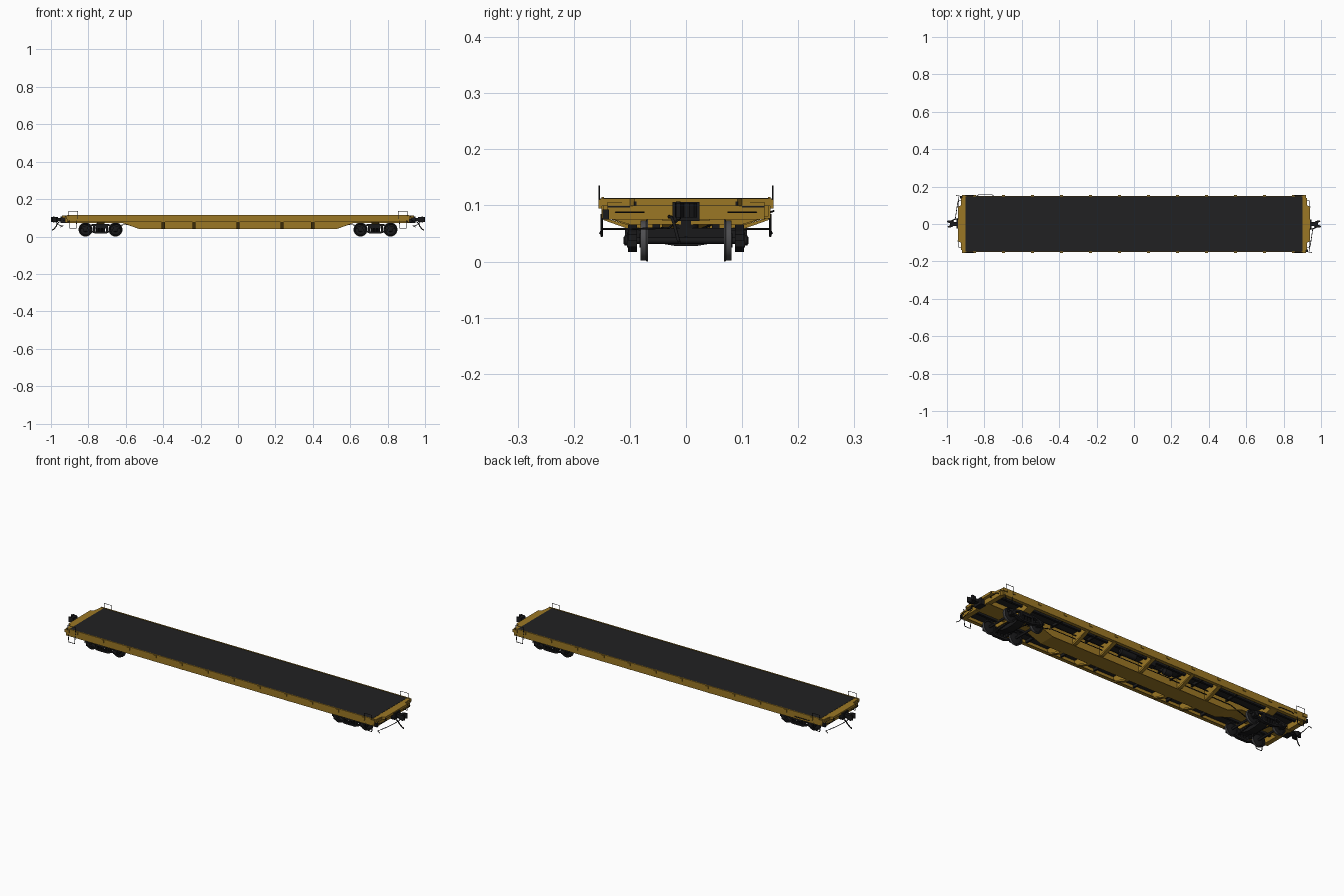
import bpy, bmesh, math
from mathutils import Matrix


def material(name, rgb):
    m = bpy.data.materials.new(name)
    m.diffuse_color = (*rgb, 1)
    return m


YELLOW = material("ochre yellow", (0.33, 0.185, 0.018))
DECK = material("deck charcoal", (0.0155, 0.0155, 0.016))
BLACK = material("running gear black", (0.010, 0.010, 0.011))
STEEL = material("wheel steel", (0.075, 0.075, 0.08))


def add(name, mesh, mats):
    ob = bpy.data.objects.new(name, mesh)
    bpy.context.collection.objects.link(ob)
    for m in mats:
        mesh.materials.append(m)
    return ob


def prism(name, mat, pts, axis, lo, hi):
    """Extrude a 2D outline: axis y uses (x,z), x uses (y,z), z uses (x,y)."""
    place = {"x": lambda a, b, t: (t, a, b), "y": lambda a, b, t: (a, t, b),
             "z": lambda a, b, t: (a, b, t)}[axis]
    bm = bmesh.new()
    ends = [[bm.verts.new(place(a, b, t)) for a, b in pts] for t in (lo, hi)]
    for ring in ends:
        bm.faces.new(ring)
    n = len(pts)
    for i in range(n):
        j = (i + 1) % n
        bm.faces.new((ends[0][i], ends[0][j], ends[1][j], ends[1][i]))
    bmesh.ops.recalc_face_normals(bm, faces=bm.faces)
    me = bpy.data.meshes.new(name)
    bm.to_mesh(me)
    bm.free()
    return add(name, me, [mat])


def box(name, mat, x, y, z):
    x, y = sorted(x), sorted(y)
    return prism(name, mat, [(x[0], y[0]), (x[1], y[0]), (x[1], y[1]), (x[0], y[1])], "z", *z)


def rod(name, pts, r=0.0015, mat=BLACK):
    cu = bpy.data.curves.new(name, "CURVE")
    cu.dimensions = "3D"
    cu.bevel_depth, cu.bevel_resolution, cu.use_fill_caps = r, 1, True
    sp = cu.splines.new("POLY")
    sp.points.add(len(pts) - 1)
    for p, co in zip(sp.points, pts):
        p.co = (*co, 1)
    tmp = bpy.data.objects.new(name, cu)
    bpy.context.collection.objects.link(tmp)
    dg = bpy.context.evaluated_depsgraph_get()
    me = bpy.data.meshes.new_from_object(tmp.evaluated_get(dg))
    bpy.data.objects.remove(tmp)
    me.materials.clear()
    return add(name, me, [mat])


def lathe(name, profile, centre, axis="y", mats=(BLACK,), rule=None, n=32):
    """Spin (radius, distance) points about the axis."""
    bm = bmesh.new()
    rings = [[bm.verts.new((r * math.cos(2 * math.pi * i / n), r * math.sin(2 * math.pi * i / n), d))
              for i in range(n)] for r, d in profile]
    for a, b in zip(rings, rings[1:]):
        for i in range(n):
            bm.faces.new((a[i], a[(i + 1) % n], b[(i + 1) % n], b[i]))
    bm.faces.new(rings[0])
    bm.faces.new(rings[-1])
    bmesh.ops.recalc_face_normals(bm, faces=bm.faces)
    if rule:
        for f in bm.faces:
            f.material_index = rule(f)
    turn = {"y": Matrix.Rotation(-math.pi / 2, 4, "X"), "x": Matrix.Rotation(math.pi / 2, 4, "Y"),
            "z": Matrix()}[axis]
    bm.transform(Matrix.Translation(centre) @ turn)
    me = bpy.data.meshes.new(name)
    bm.to_mesh(me)
    bm.free()
    ob = add(name, me, mats)
    me.shade_smooth()
    bpy.context.view_layer.objects.active = ob
    ob.select_set(True)
    bpy.ops.object.shade_smooth_by_angle(angle=math.radians(35))
    ob.select_set(False)
    return ob


# Deck and lengthwise stringers
box("deck", DECK, (-0.9, 0.9), (-0.146, 0.146), (0.104, 0.113))
for y in (-0.09, 0.09):
    box("deck_stringer", BLACK, (-0.9, 0.9), (y - 0.006, y + 0.006), (0.094, 0.104))

# Channel side sills with stake pockets
for s in (-1, 1):
    box("side_sill", YELLOW, (-0.915, 0.915), (s * 0.146, s * 0.151), (0.077, 0.115))
    box("side_sill_flange", YELLOW, (-0.915, 0.915), (s * 0.132, s * 0.146), (0.077, 0.080))
    for i in range(12):
        x = -0.8525 + i * 0.155
        box("stake_pocket", YELLOW, (x - 0.008, x + 0.008), (s * 0.151, s * 0.155), (0.098, 0.112))

# Fishbelly centre sill: web and bottom flange
belly = [(-0.92, 0.106), (-0.92, 0.073), (-0.62, 0.073), (-0.53, 0.041),
         (0.53, 0.041), (0.62, 0.073), (0.92, 0.073), (0.92, 0.106)]
prism("centre_sill", YELLOW, belly, "y", -0.034, 0.034)
low = belly[1:-1]
prism("centre_sill_flange", YELLOW, low + [(x, z + 0.003) for x, z in low[::-1]], "y", -0.043, 0.043)

# Tapered crossbearers with sloping flanges
for x in (-0.4, -0.235, 0, 0.235, 0.4):
    for s in (-1, 1):
        prism("crossbearer_web", YELLOW, [(s * 0.034, 0.104), (s * 0.034, 0.044), (s * 0.146, 0.079),
                                         (s * 0.146, 0.104)], "x", x - 0.002, x + 0.002)
        prism("crossbearer_flange", YELLOW, [(s * 0.034, 0.047), (s * 0.034, 0.043), (s * 0.06, 0.043),
                                            (s * 0.147, 0.074), (s * 0.147, 0.078)], "x", x - 0.009, x + 0.009)
for x in (-0.53, -0.32, -0.12, 0.12, 0.32, 0.53):
    box("cross_tie", BLACK, (x - 0.004, x + 0.004), (-0.146, 0.146), (0.09, 0.104))


def truck(cx):
    for dx in (-0.08, 0.08):
        x = cx + dx
        lathe("axle", [(0.006, -0.1), (0.006, 0.1)], (x, 0, 0.0375), n=12)
        for s in (-1, 1):
            wheel = [(0.012, 0.083), (0.013, 0.079), (0.028, 0.077), (0.030, 0.081), (0.0355, 0.081),
                     (0.036, 0.071), (0.0375, 0.070), (0.0375, 0.068), (0.030, 0.068), (0.028, 0.073), (0.012, 0.070)]
            lathe("wheel", [(r, s * d) for r, d in wheel], (x, 0, 0.0375), mats=(BLACK, STEEL),
                  rule=lambda f: int(f.calc_center_median().xy.length > 0.0335 and abs(f.normal.z) < 0.9))
            # Bearing housing and end cap
            box("bearing_box", BLACK, (x - 0.014, x + 0.014), (s * 0.087, s * 0.105), (0.026, 0.052))
            lathe("bearing_cap", [(0.009, s * 0.1), (0.009, s * 0.109), (0.006, s * 0.111)], (x, 0, 0.0375), n=16)
        # Brake beam and shoes
        b = cx + dx * 0.42
        rod("brake_beam", [(b, -0.075, 0.034), (b, 0, 0.042), (b, 0.075, 0.034)], 0.003)
        for s in (-1, 1):
            box("brake_shoe", BLACK, (b - 0.004, b + 0.006), (s * 0.07, s * 0.08), (0.027, 0.047))
    for s in (-1, 1):
        # Side frame: arched top chord, dropped bottom chord, columns and springs
        top = [(-0.105, 0.048), (-0.094, 0.054), (-0.045, 0.066), (0.045, 0.066), (0.094, 0.054), (0.105, 0.048)]
        bottom = [(-0.09, 0.040), (-0.032, 0.017), (0.032, 0.017), (0.09, 0.040)]
        for chord, h, nm in ((top, -0.010, "side_frame_top"), (bottom, 0.009, "side_frame_bottom")):
            pts = [(cx + a, b) for a, b in chord] + [(cx + a, b + h) for a, b in chord[::-1]]
            prism(nm, BLACK, pts, "y", s * 0.087, s * 0.103)
        for dx in (-0.034, 0.034):
            box("side_frame_column", BLACK, (cx + dx - 0.005, cx + dx + 0.005), (s * 0.087, s * 0.103), (0.02, 0.062))
        for dx in (-0.017, 0, 0.017):
            lathe("spring", [(r, 0.024 + 0.0035 * i) for i in range(7) for r in ((0.0075, 0.006)[i % 2],)],
                  (cx + dx, s * 0.097, 0), "z", n=12)
        box("bolster_end", BLACK, (cx - 0.028, cx + 0.028), (s * 0.08, s * 0.109), (0.044, 0.056))
        box("side_bearing", BLACK, (cx - 0.014, cx + 0.014), (s * 0.046, s * 0.06), (0.058, 0.07))
    # Bowed truck bolster, centre plate and body bolster
    prism("truck_bolster", BLACK, [(-0.088, 0.06), (-0.088, 0.046), (-0.05, 0.033), (-0.02, 0.028), (0.02, 0.028),
                                   (0.05, 0.033), (0.088, 0.046), (0.088, 0.06)], "x", cx - 0.022, cx + 0.022)
    lathe("centre_plate", [(0.022, 0.058), (0.022, 0.074)], (cx, 0, 0), "z", n=24)
    prism("body_bolster", YELLOW, [(-0.146, 0.104), (-0.146, 0.08), (-0.1, 0.066), (0.1, 0.066),
                                   (0.146, 0.08), (0.146, 0.104)], "x", cx - 0.02, cx + 0.02)


for e in (-1, 1):
    truck(e * 0.735)

    # End sill, stepped end platform and dark seam
    box("end_sill", YELLOW, (e * 0.90, e * 0.925), (-0.14, 0.14), (0.075, 0.106))
    prism("end_platform", YELLOW, [(e * 0.9, -0.152), (e * 0.918, -0.152), (e * 0.924, -0.1), (e * 0.941, -0.092),
                                   (e * 0.941, 0.092), (e * 0.924, 0.1), (e * 0.918, 0.152), (e * 0.9, 0.152)],
          "z", 0.099, 0.112)
    for s in (-1, 1):
        box("end_seam", BLACK, (e * 0.92, e * 0.9255), (s * 0.1, s * 0.14), (0.096, 0.099))
        box("corner_bracket", YELLOW, (e * 0.895, e * 0.92), (s * 0.15, s * 0.156), (0.095, 0.111))
        box("end_lug", BLACK, (e * 0.93, e * 0.943), (s * 0.088, s * 0.093), (0.1, 0.107))
        # Grab iron above and stirrup step below each corner
        y = s * 0.1545
        rod("grab_iron", [(e * a, y, z) for a, z in ((0.857, 0.095), (0.857, 0.135), (0.904, 0.135), (0.904, 0.095))])
        rod("stirrup_step", [(e * a, s * 0.15, z) for a, z in ((0.862, 0.085), (0.866, 0.045), (0.9, 0.045), (0.904, 0.085))], 0.002)
        rod("end_handhold", [(e * a, s * b, 0.088) for a, b in ((0.924, 0.075), (0.936, 0.075), (0.936, 0.125), (0.924, 0.125))])

    # Striker, coupler shank, coupler head and knuckle
    box("striker", BLACK, (e * 0.915, e * 0.948), (-0.024, 0.024), (0.072, 0.106))
    box("coupler_shank", BLACK, (e * 0.94, e * 0.97), (-0.010, 0.010), (0.084, 0.1))
    head = [(0.962, -0.013), (0.975, -0.02), (0.998, -0.018), (1.0, -0.01), (0.983, -0.004),
            (0.983, 0.006), (0.998, 0.014), (0.992, 0.02), (0.97, 0.016)]
    prism("coupler_head", BLACK, [(e * a, e * b) for a, b in head], "z", 0.079, 0.104)
    lathe("knuckle_pin", [(0.004, 0.075), (0.004, 0.107)], (e * 0.985, -e * 0.014, 0), "z", n=12)

    # Uncoupling lever, air hose and corner block
    rod("uncoupling_lever", [(e * a, -e * b, z) for a, b, z in ((0.975, 0.01, 0.078), (0.955, 0.03, 0.06),
        (0.945, 0.1, 0.058), (0.935, 0.15, 0.058), (0.95, 0.153, 0.05))], 0.0018)
    rod("air_hose", [(e * a, -e * b, z) for a, b, z in ((0.93, 0.03, 0.08), (0.955, 0.026, 0.079), (0.966, 0.022, 0.07),
        (0.972, 0.018, 0.055), (0.984, 0.014, 0.04), (0.994, 0.012, 0.034))], 0.003)
    box("corner_block", BLACK, (e * 0.912, e * 0.93), (-e * 0.137, -e * 0.149), (0.075, 0.093))

# Underfloor brake gear: reservoir, cylinder, valve, levers and pipes
lathe("air_reservoir", [(0.008, -0.05), (0.015, -0.045), (0.015, 0.045), (0.008, 0.05)], (0.11, 0.085, 0.082), "x", n=20)
lathe("brake_cylinder", [(0.016, -0.025), (0.016, 0.015), (0.006, 0.025)], (-0.13, 0.08, 0.078), "x", n=20)
box("control_valve", BLACK, (-0.05, -0.02), (0.07, 0.1), (0.07, 0.1))
box("brake_lever", BLACK, (-0.19, -0.182), (0.04, 0.12), (0.072, 0.077))
for end, y in ((-0.68, 0.05), (0.68, 0.055)):
    rod("brake_rod", [(-0.186, y, 0.072), (end * 0.8, y, 0.07), (end, 0.02, 0.055)], 0.002)
rod("train_pipe", [(-0.92, 0.03, 0.082), (-0.6, 0.06, 0.085), (0.6, 0.06, 0.085), (0.92, -0.03, 0.082)], 0.0025)

# Hand brake rod along the back side
rod("hand_brake_rod", [(-0.84, 0.15, 0.088), (-0.83, 0.156, 0.09), (-0.76, 0.156, 0.09), (-0.75, 0.15, 0.088)], 0.0018)
